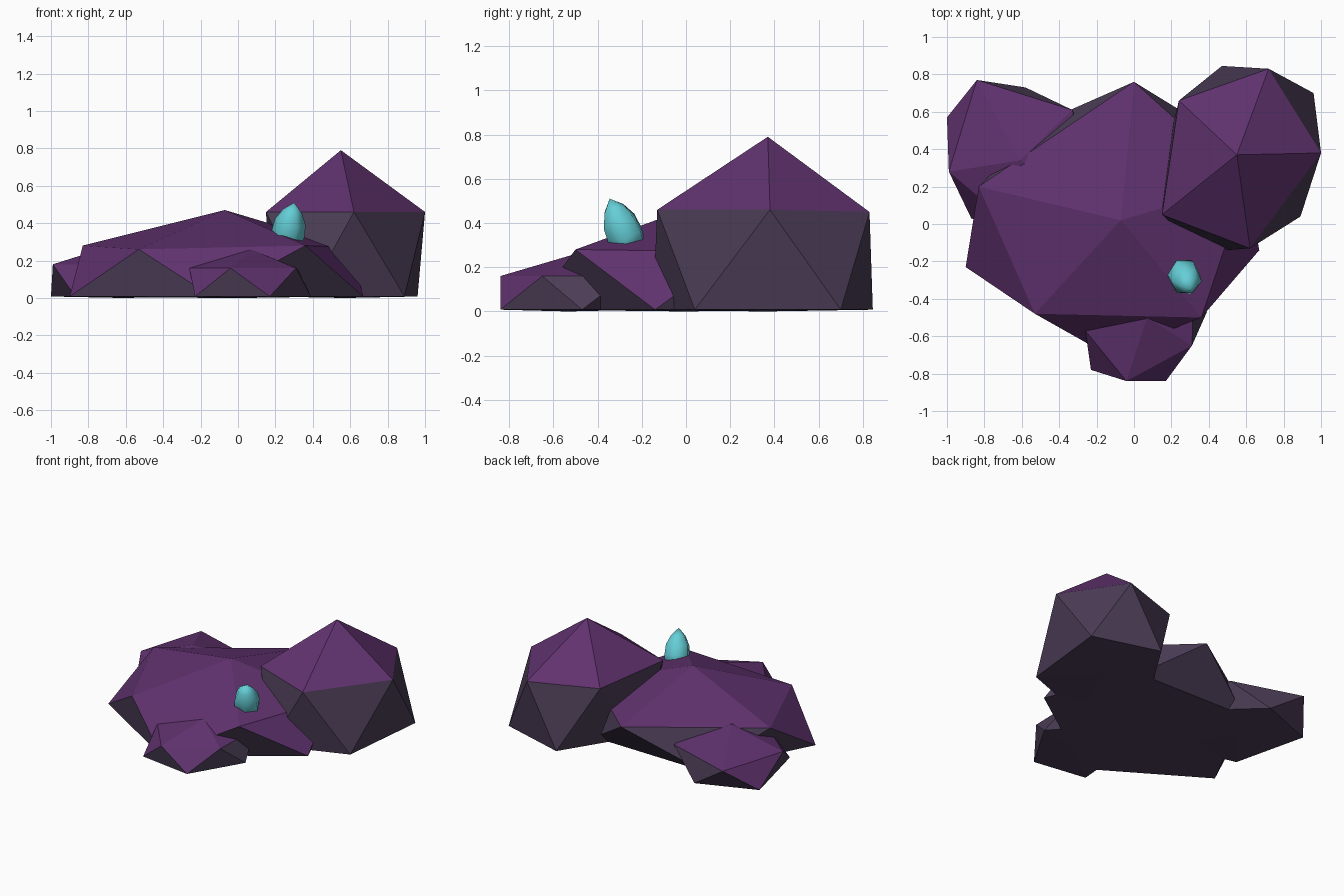
import bpy, bmesh
from mathutils import Vector

if "Cube" in bpy.data.objects:
    bpy.data.objects.remove(bpy.data.objects["Cube"])


def material(name, rgb):
    m = bpy.data.materials.new(name)
    m.diffuse_color = (*rgb, 1)
    m.use_nodes = True
    m.node_tree.nodes["Principled BSDF"].inputs["Base Color"].default_value = m.diffuse_color
    return m


top_mat = material("purple_top", (0.117, 0.032, 0.158))
side_mat = material("dusky_side", (0.070, 0.046, 0.092))
crystal_mat = material("teal_crystal", (0.13, 0.62, 0.68))


def finish(name, bm, mats):
    mesh = bpy.data.meshes.new(name)
    bm.to_mesh(mesh)
    bm.free()
    for m in mats:
        mesh.materials.append(m)
    ob = bpy.data.objects.new(name, mesh)
    bpy.context.collection.objects.link(ob)
    return ob


def rock(name, apex, upper, upper_z, lower):
    """Flat-bottomed, squashed 20-sided rock: peak, two rings of five, base."""
    bm = bmesh.new()
    peak = bm.verts.new(apex)
    up = [bm.verts.new((x, y, z)) for (x, y), z in zip(upper, upper_z)]
    low = [bm.verts.new((x, y, 0.008)) for x, y in lower]
    base = bm.verts.new((sum(p[0] for p in lower) / 5, sum(p[1] for p in lower) / 5, 0))
    for i in range(5):
        j = (i + 1) % 5
        bm.faces.new((peak, up[i], up[j]))
        bm.faces.new((up[i], low[i], up[j]))
        bm.faces.new((up[j], low[i], low[j]))
        bm.faces.new((base, low[j], low[i]))
    bmesh.ops.recalc_face_normals(bm, faces=bm.faces)
    # upward faces are purple, steep and downward faces are dusky
    for f in bm.faces:
        f.normal_update()
        f.material_index = 0 if f.normal.z > 0.45 else 1
    return finish(name, bm, (top_mat, side_mat))


# Rings run counter-clockwise; each lower point sits between two upper ones
rock("main_rock", (-0.07, 0.02, 0.47),
     [(-0.83, 0.20), (-0.53, -0.48), (0.36, -0.50), (0.60, 0.22), (0.0, 0.76)],
     [0.28, 0.26, 0.28, 0.27, 0.28],
     [(-0.90, -0.23), (-0.14, -0.70), (0.67, -0.14), (0.39, 0.52), (-0.50, 0.54)])

rock("tall_rock", (0.55, 0.37, 0.79),
     [(0.15, 0.05), (0.62, -0.13), (1.0, 0.38), (0.72, 0.83), (0.24, 0.66)],
     [0.46, 0.46, 0.46, 0.45, 0.46],
     [(0.37, -0.15), (0.89, 0.04), (0.96, 0.70), (0.47, 0.845), (0.17, 0.37)])

rock("left_rock", (-0.61, 0.34, 0.30),
     [(-0.99, 0.28), (-0.60, -0.05), (-0.22, 0.10), (-0.33, 0.61), (-0.84, 0.77)],
     [0.18] * 5,
     [(-0.87, 0.03), (-0.38, -0.09), (-0.23, 0.40), (-0.58, 0.73), (-1.0, 0.57)])

rock("front_rock", (0.07, -0.50, 0.26),
     [(-0.26, -0.57), (-0.04, -0.84), (0.31, -0.65), (0.32, -0.27), (-0.05, -0.22)],
     [0.16] * 5,
     [(-0.23, -0.78), (0.17, -0.84), (0.39, -0.47), (0.13, -0.18), (-0.20, -0.40)])

# Tilted six-sided crystal with a rounded point
start, tip = Vector((0.255, -0.25, 0.28)), Vector((0.30, -0.345, 0.51))
axis = tip - start
turn = axis.to_track_quat('Z', 'Y')
bm = bmesh.new()
rings = []
for t, r in ((0.0, 0.080), (0.28, 0.090), (0.55, 0.084), (0.80, 0.052)):
    geo = bmesh.ops.create_circle(bm, segments=6, radius=r)
    for v in geo["verts"]:
        v.co = turn @ v.co + start + axis * t
    rings.append(geo["verts"])
point = bm.verts.new(tip)
bm.faces.new(rings[0])
for k in range(6):
    n = (k + 1) % 6
    for a, b in zip(rings, rings[1:]):
        bm.faces.new((a[k], a[n], b[n], b[k]))
    bm.faces.new((rings[-1][k], rings[-1][n], point))
bmesh.ops.recalc_face_normals(bm, faces=bm.faces)
for f in bm.faces:
    f.smooth = True
finish("crystal", bm, (crystal_mat,))
